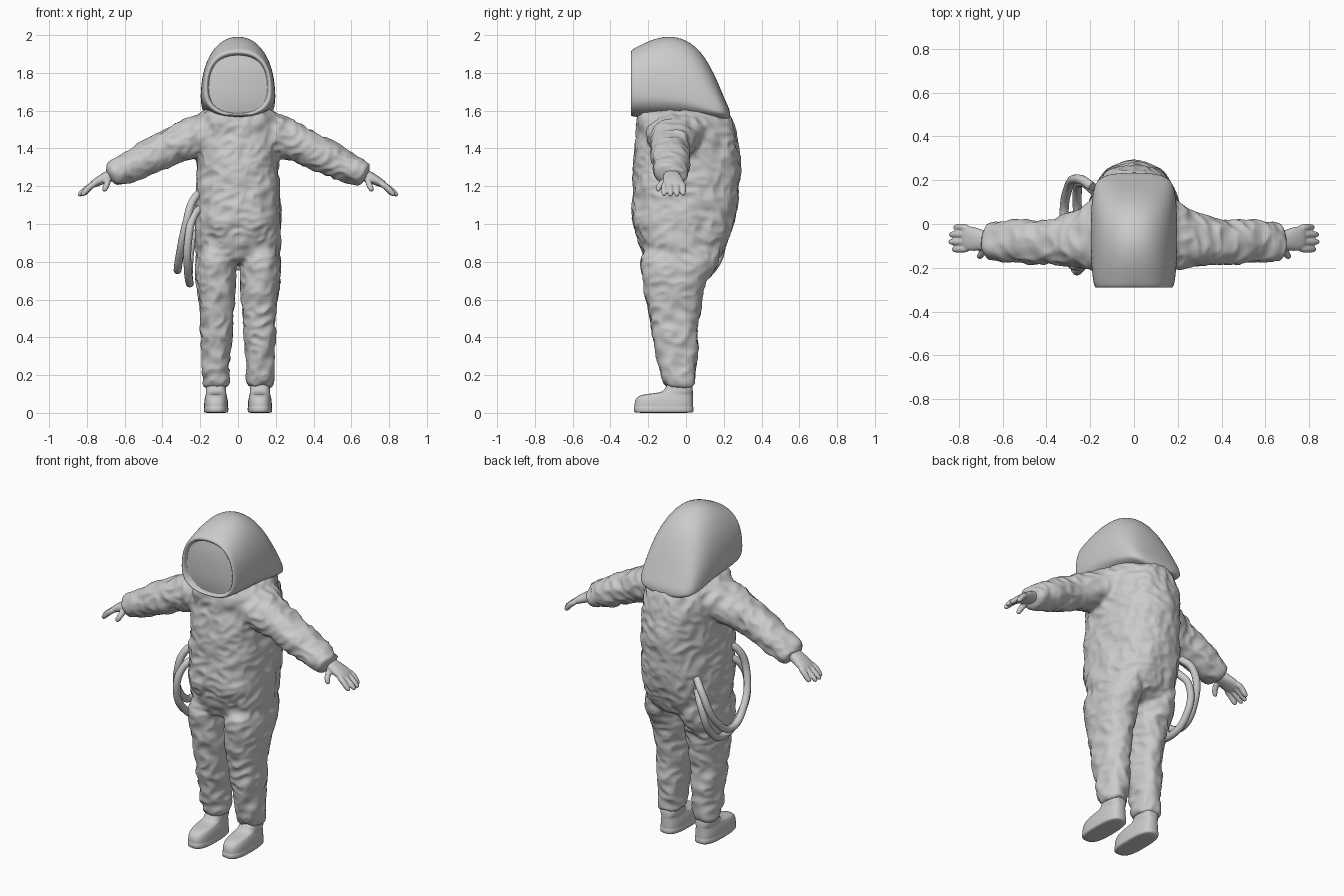
import bpy, bmesh, math
from mathutils import Vector, noise

if "Cube" in bpy.data.objects:
    bpy.data.objects.remove(bpy.data.objects["Cube"], do_unlink=True)

grey = bpy.data.materials.new("light grey")
grey.use_nodes = True
GREY = (0.6, 0.6, 0.6, 1)
grey.diffuse_color = GREY
grey.node_tree.nodes["Principled BSDF"].inputs["Base Color"].default_value = GREY

X, Y, Z = Vector((1, 0, 0)), Vector((0, 1, 0)), Vector((0, 0, 1))


def ring(center, u, v, ru, rv, power=2.0, low=None, taper=0.0, n=24):
    """Superellipse ring; low = other radius on the -v half, taper narrows the +v half."""
    pts = []
    for i in range(n):
        a = 2 * math.pi * i / n
        c, s = math.cos(a), math.sin(a)
        p = math.copysign(abs(c) ** (2 / power), c)
        q = math.copysign(abs(s) ** (2 / power), s)
        h = low if (low and q < 0) else rv
        pts.append(Vector(center) + u * ru * p * (1 - taper * max(0, q)) + v * h * q)
    return pts


def loft(name, rings, levels=1):
    bm = bmesh.new()
    loops = [[bm.verts.new(p) for p in r] for r in rings]
    n = len(loops[0])
    for a, b in zip(loops, loops[1:]):
        for i in range(n):
            j = (i + 1) % n
            bm.faces.new((a[i], a[j], b[j], b[i]))
    bm.faces.new(loops[0][::-1])
    bm.faces.new(loops[-1])
    bmesh.ops.recalc_face_normals(bm, faces=bm.faces)
    mesh = bpy.data.meshes.new(name)
    bm.to_mesh(mesh)
    bm.free()
    mesh.materials.append(grey)
    ob = bpy.data.objects.new(name, mesh)
    bpy.context.collection.objects.link(ob)
    if levels:
        ob.modifiers.new("round", 'SUBSURF').levels = levels
        ob.modifiers["round"].render_levels = levels
    return ob


def activate(obs):
    bpy.ops.object.select_all(action='DESELECT')
    for o in obs:
        o.select_set(True)
    bpy.context.view_layer.objects.active = obs[0]


def fuse(name, obs, voxel, smooth):
    """Merge overlapping parts into one soft skin."""
    for o in obs:
        activate([o])
        for m in list(o.modifiers):
            bpy.ops.object.modifier_apply(modifier=m.name)
    activate(obs)
    bpy.ops.object.join()
    ob = obs[0]
    ob.name = name
    rm = ob.modifiers.new("skin", 'REMESH')
    rm.mode, rm.voxel_size = 'VOXEL', voxel
    sm = ob.modifiers.new("soften", 'SMOOTH')
    sm.factor, sm.iterations = 0.5, smooth
    for m in ("skin", "soften"):
        bpy.ops.object.modifier_apply(modifier=m)
    finish(ob)
    return ob


def finish(ob):
    ob.data.materials.clear()
    ob.data.materials.append(grey)
    for p in ob.data.polygons:
        p.use_smooth = True
        p.material_index = 0


def wrinkle(ob, amount):
    """Push the cloth in and out with slanted folds."""
    moves = []
    for v in ob.data.vertices:
        x, y, z = v.co
        big = noise.noise(Vector((abs(x) * 8 + z * 4, y * 8, z * 9 - abs(x) * 5)))
        fold = noise.noise(Vector((x * 13 + z * 6, y * 11, z * 17 - x * 8)))
        moves.append(v.normal * amount * (big + 0.8 * (0.4 - 2 * abs(fold))))
    for v, m in zip(ob.data.vertices, moves):
        v.co += m


def tube(name, pts, radius):
    cu = bpy.data.curves.new(name, 'CURVE')
    cu.dimensions, cu.bevel_depth, cu.bevel_resolution = '3D', radius, 4
    cu.use_fill_caps = True
    sp = cu.splines.new('BEZIER')
    sp.bezier_points.add(len(pts) - 1)
    for bp, p in zip(sp.bezier_points, pts):
        bp.co = p
        bp.handle_left_type = bp.handle_right_type = 'AUTO'
    cu.materials.append(grey)
    ob = bpy.data.objects.new(name, cu)
    bpy.context.collection.objects.link(ob)
    return ob


def span_rings(rows, power, taper=0.0):
    """Rows of height, centre x, half width, front y, back y."""
    return [ring((cx, (f + b) / 2, z), X, Y, rx, (b - f) / 2, power, taper=taper)
            for z, cx, rx, f, b in rows]


# Suit: torso, legs and sleeves fused together
torso = loft("torso", span_rings([
    (0.78, 0, 0.18, -0.2, 0.15), (0.84, 0, 0.23, -0.235, 0.195),
    (0.92, 0, 0.235, -0.255, 0.23), (0.98, 0, 0.235, -0.288, 0.25),
    (1.06, 0, 0.23, -0.285, 0.27), (1.2, 0, 0.225, -0.285, 0.288),
    (1.34, 0, 0.22, -0.28, 0.292), (1.46, 0, 0.225, -0.265, 0.275),
    (1.54, 0, 0.22, -0.265, 0.25), (1.6, 0, 0.2, -0.265, 0.22),
    (1.615, 0, 0.14, -0.2, 0.17)], 2.7, 0.2))
parts = [torso]
for side in (1, -1):
    parts.append(loft("leg", span_rings([(z, side * cx, rx, f, b) for z, cx, rx, f, b in (
        (0.93, 0.115, 0.1, -0.23, 0.2), (0.8, 0.12, 0.113, -0.245, 0.18),
        (0.7, 0.116, 0.108, -0.235, 0.115), (0.6, 0.113, 0.097, -0.215, 0.075),
        (0.4, 0.113, 0.083, -0.18, 0.062), (0.22, 0.118, 0.074, -0.14, 0.054),
        (0.15, 0.117, 0.071, -0.125, 0.05), (0.125, 0.117, 0.06, -0.11, 0.038))], 2.3)))
    along = Vector((side * 0.89, 0, -0.45))
    up = Vector((side * 0.45, 0, 0.89))
    parts.append(loft("sleeve", [ring((side * x, y, z), Y, up, ry, rz, 2.2) for x, y, z, ry, rz in (
        (0.1, -0.05, 1.5, 0.2, 0.1), (0.19, -0.05, 1.475, 0.165, 0.118),
        (0.26, -0.07, 1.45, 0.125, 0.108), (0.4, -0.082, 1.387, 0.1, 0.094),
        (0.55, -0.08, 1.315, 0.1, 0.083), (0.63, -0.08, 1.276, 0.096, 0.073),
        (0.665, -0.08, 1.26, 0.09, 0.067), (0.68, -0.08, 1.252, 0.065, 0.05))]))
suit = fuse("suit", parts, 0.011, 6)
wrinkle(suit, 0.011)

# Hood with a rounded rim around a recessed face plate
hood = loft("hood", [ring((0, y, zc), X, Z, hw, top - zc, pw, low=zc - bot)
                     for y, hw, zc, top, bot, pw in (
    (0.235, 0.1, 1.58, 1.6, 1.55, 2.0), (0.205, 0.17, 1.59, 1.66, 1.55, 2.1),
    (0.16, 0.186, 1.6, 1.775, 1.55, 2.1), (0.1, 0.195, 1.62, 1.89, 1.55, 2.1),
    (0.03, 0.199, 1.65, 1.965, 1.55, 2.1), (-0.07, 0.2, 1.67, 2.003, 1.56, 2.1),
    (-0.17, 0.198, 1.68, 1.985, 1.56, 2.2), (-0.25, 0.19, 1.69, 1.945, 1.565, 2.3),
    (-0.285, 0.183, 1.7, 1.927, 1.568, 2.4), (-0.293, 0.172, 1.71, 1.913, 1.575, 2.4),
    (-0.287, 0.161, 1.72, 1.9, 1.582, 2.4), (-0.265, 0.158, 1.72, 1.897, 1.585, 2.4),
    (-0.265, 0.153, 1.72, 1.892, 1.588, 2.4), (-0.273, 0.11, 1.72, 1.85, 1.625, 2.3),
    (-0.279, 0.05, 1.73, 1.79, 1.68, 2.0))], 2)
finish(hood)

for side, label in ((1, "left"), (-1, "right")):
    # Boot with a stepped sole
    boot = loft(label + "_boot", [ring((side * 0.116, (f + b) / 2, z), X, Y, rx, (b - f) / 2, 2.8)
                                  for z, rx, f, b in (
        (0.0, 0.06, -0.27, 0.036), (0.003, 0.065, -0.276, 0.041), (0.028, 0.066, -0.278, 0.042),
        (0.032, 0.063, -0.273, 0.038), (0.037, 0.064, -0.274, 0.039), (0.065, 0.063, -0.272, 0.038),
        (0.088, 0.058, -0.258, 0.037), (0.1, 0.054, -0.22, 0.037), (0.106, 0.054, -0.14, 0.037),
        (0.12, 0.054, -0.11, 0.036), (0.17, 0.054, -0.1, 0.034))])
    finish(boot)

    # Hand: palm, four curled fingers and a thumb
    up = Vector((side * 0.42, 0, 0.91))
    hand = [loft(label + "_palm", [ring((side * x, y, z), Y, up, ry, rz, 2.3) for x, y, z, ry, rz in (
        (0.64, -0.075, 1.27, 0.042, 0.035), (0.69, -0.075, 1.25, 0.045, 0.032),
        (0.73, -0.068, 1.232, 0.057, 0.026), (0.77, -0.065, 1.21, 0.056, 0.02),
        (0.785, -0.065, 1.2, 0.045, 0.012))])]
    digits = [((0.75, y * 0.9 - 0.006, 1.22), (0.79, y, 1.195), (tip - 0.02, y, 1.167), (tip, y, drop))
              for y, tip, drop in ((-0.015, 0.825, 1.152), (-0.048, 0.845, 1.147),
                                   (-0.082, 0.847, 1.147), (-0.116, 0.832, 1.15))]
    digits.append(((0.685, -0.1, 1.24), (0.692, -0.13, 1.215), (0.702, -0.148, 1.19), (0.712, -0.153, 1.172)))
    for path in digits:
        pts = [Vector((side * x, y, z)) for x, y, z in path]
        d = (pts[-1] - pts[0]).normalized()
        u = d.cross(Y if abs(d.y) < 0.5 else X).normalized()
        hand.append(loft("digit", [ring(p, u, d.cross(u), r, r, n=10)
                                   for p, r in zip(pts, (0.019, 0.0175, 0.0165, 0.011))]))
    fuse(label + "_hand", hand, 0.005, 3)

# Two slack hoses hanging from the right hip, back to front
tube("outer_hose", [(-0.19, 0.17, 1.08), (-0.25, 0.205, 1.02), (-0.305, 0.15, 0.84),
                    (-0.32, 0.02, 0.755), (-0.31, -0.11, 0.83), (-0.275, -0.19, 1.0),
                    (-0.235, -0.17, 1.13), (-0.18, -0.12, 1.18)], 0.021)
tube("inner_hose", [(-0.18, 0.15, 1.0), (-0.235, 0.19, 0.92), (-0.26, 0.13, 0.75),
                    (-0.255, 0.0, 0.685), (-0.265, -0.13, 0.75), (-0.265, -0.21, 0.9),
                    (-0.235, -0.19, 1.04), (-0.18, -0.13, 1.1)], 0.021)
